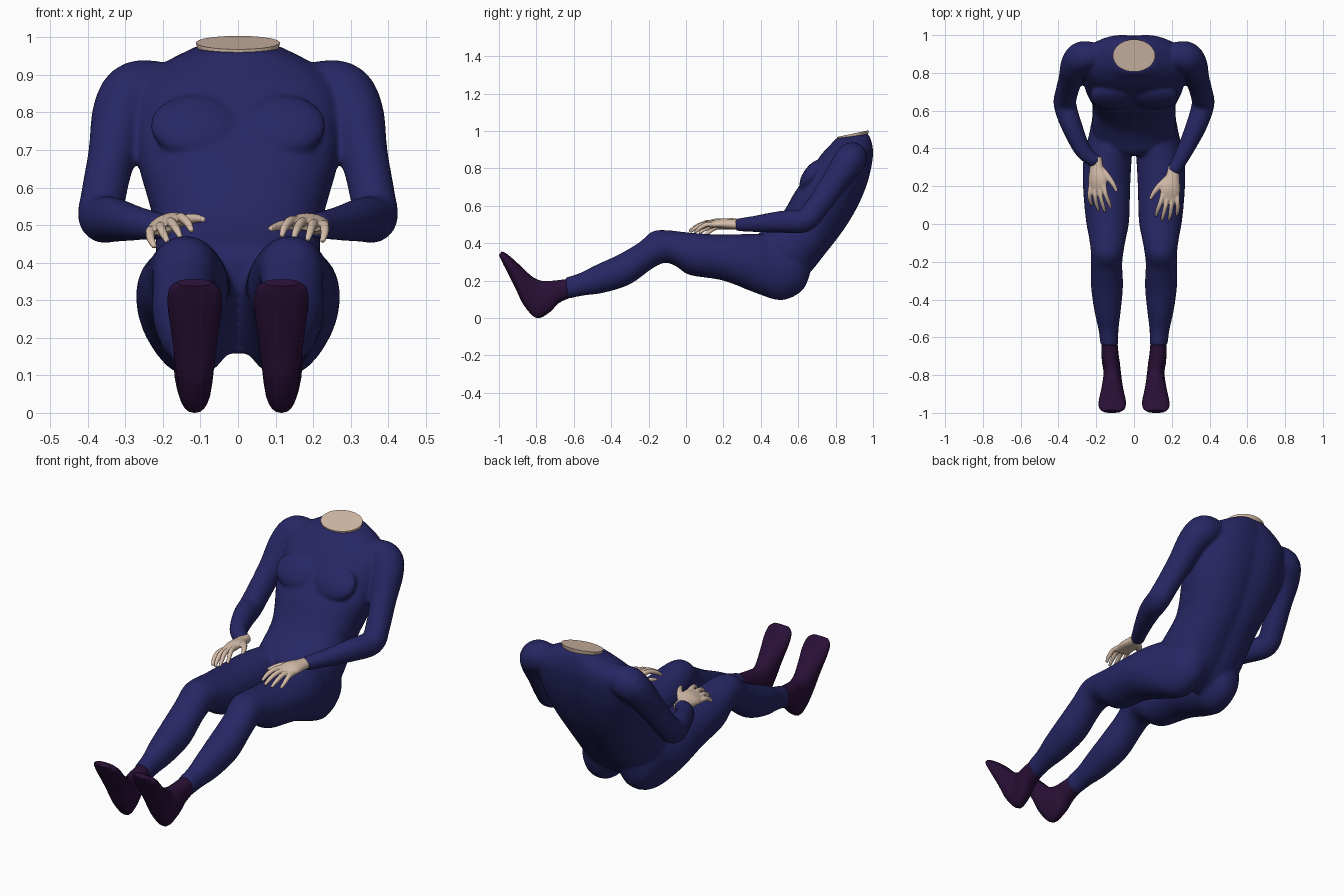
import bpy
import bmesh
import math
from mathutils import Vector, Matrix

if "Cube" in bpy.data.objects:
    bpy.data.objects.remove(bpy.data.objects["Cube"], do_unlink=True)


def material(name, rgb):
    mat = bpy.data.materials.new(name)
    mat.use_nodes = True
    mat.diffuse_color = (*rgb, 1)
    bsdf = mat.node_tree.nodes["Principled BSDF"]
    bsdf.inputs["Base Color"].default_value = (*rgb, 1)
    bsdf.inputs["Roughness"].default_value = 0.8
    return mat


NAVY = material("navy fabric", (0.02, 0.02, 0.13))
PLUM = material("dark plum shoe", (0.022, 0.005, 0.037))
SKIN = material("pale skin", (0.67, 0.51, 0.40))


def refine(rows, steps=4):
    """Spline interpolation between rows of numbers."""
    out = []
    for i in range(len(rows) - 1):
        a, b, c, d = (rows[min(max(i + k, 0), len(rows) - 1)] for k in (-1, 0, 1, 2))
        for s in range(steps):
            t = s / steps
            out.append([q + 0.5 * t * (r - p + t * (2 * p - 5 * q + 4 * r - w
                        + t * (3 * (q - r) + w - p))) for p, q, r, w in zip(a, b, c, d)])
    return out + [list(rows[-1])]


def loft(bm, rings, sides=24, power=2.0, groove=0.0):
    """Skin a closed tube through rings of (centre, half axis u, half axis v)."""
    loops = []
    for centre, u, v in rings:
        loop = []
        for k in range(sides):
            a = math.tau * k / sides
            c, s = math.cos(a), math.sin(a)
            x = math.copysign(abs(c) ** (2 / power), c)
            y = math.copysign(abs(s) ** (2 / power), s)
            if s < 0:
                y *= 1 - groove * math.exp(-(x / 0.22) ** 2)
            loop.append(bm.verts.new(centre + u * x + v * y))
        loops.append(loop)
    for low, high in zip(loops, loops[1:]):
        for k in range(sides):
            n = (k + 1) % sides
            bm.faces.new((low[k], low[n], high[n], high[k]))
    bm.faces.new(loops[0])
    bm.faces.new(loops[-1])


def profile(bm, rows, side=1, **options):
    """Loft from rows: front y, front z, back y, back z, centre x, half width."""
    rings = []
    for fy, fz, by, bz, cx, hw in refine(rows):
        front, back = Vector((side * cx, fy, fz)), Vector((side * cx, by, bz))
        rings.append(((front + back) / 2, Vector((hw, 0, 0)), (front - back) / 2))
    loft(bm, rings, **options)


def tube(bm, rows, up=Vector((0, 0, 1)), **options):
    """Loft along a path of rows: x, y, z, half width, half height."""
    rows = refine(rows)
    rings = []
    for i, row in enumerate(rows):
        along = Vector(rows[min(i + 1, len(rows) - 1)][:3]) - Vector(rows[max(i - 1, 0)][:3])
        across = along.cross(up).normalized()
        rings.append((Vector(row[:3]), across * row[3],
                      across.cross(along).normalized() * row[4]))
    loft(bm, rings, **options)


def finish(bm, name, mat, voxel=None, smoothing=4):
    bmesh.ops.recalc_face_normals(bm, faces=bm.faces)
    mesh = bpy.data.meshes.new(name)
    bm.to_mesh(mesh)
    bm.free()
    mesh.materials.append(mat)
    obj = bpy.data.objects.new(name, mesh)
    bpy.context.collection.objects.link(obj)
    if voxel:
        remesh = obj.modifiers.new("blend", "REMESH")
        remesh.mode = "VOXEL"
        remesh.voxel_size = voxel
        remesh.use_smooth_shade = True
        soften = obj.modifiers.new("soften", "SMOOTH")
        soften.factor = 0.5
        soften.iterations = smoothing
    bpy.ops.object.select_all(action="DESELECT")
    obj.select_set(True)
    bpy.context.view_layer.objects.active = obj
    bpy.ops.object.shade_smooth_by_angle(angle=math.radians(40))
    return obj


# Bodysuit: torso, legs, arms and chest muscles blended into one skin
TORSO = [
    (.80, .96, .98, .985, 0, .115), (.775, .93, 1.0, .93, 0, .20),
    (.72, .87, 1.005, .86, 0, .265), (.645, .76, .985, .75, 0, .275),
    (.58, .67, .95, .65, 0, .265), (.535, .59, .90, .55, 0, .24),
    (.49, .53, .835, .45, 0, .22), (.43, .48, .75, .34, 0, .22),
    (.385, .45, .67, .24, 0, .22), (.36, .41, .60, .18, 0, .19),
    (.37, .33, .50, .15, 0, .13)]
LEG = [
    (.60, .40, .67, .26, .10, .07), (.52, .43, .625, .15, .11, .105),
    (.42, .45, .51, .095, .12, .12), (.32, .45, .37, .135, .14, .128),
    (.18, .447, .20, .20, .145, .125), (.02, .457, .02, .23, .14, .115),
    (-.10, .47, -.05, .275, .14, .098), (-.18, .463, -.11, .295, .142, .087),
    (-.25, .405, -.18, .265, .145, .083), (-.36, .34, -.30, .18, .143, .085),
    (-.48, .285, -.44, .135, .14, .07), (-.57, .24, -.55, .12, .135, .053),
    (-.645, .217, -.635, .102, .13, .048)]
ARM = [
    (.17, .89, .87, .06, .06), (.265, .885, .855, .085, .085),
    (.308, .845, .80, .08, .08), (.335, .77, .69, .064, .068),
    (.358, .69, .58, .06, .063), (.365, .63, .52, .06, .063),
    (.33, .52, .515, .055, .06), (.27, .39, .505, .044, .046)]
WRIST = {1: Vector((.208, .275, .498)), -1: Vector((-.198, .325, .495))}

body = bmesh.new()
profile(body, TORSO, sides=40, power=2.3, groove=0.07)
for side in (1, -1):
    profile(body, LEG, side)
    path = [(side * x, y, z, w, h) for x, y, z, w, h in ARM]
    tube(body, path + [(*WRIST[side], .036, .034)], up=Vector((0, -.6, .8)))
    place = (Matrix.Translation((side * .115, .672, .765))
             @ Matrix.Rotation(math.radians(-35), 4, "X")
             @ Matrix.Diagonal((.12, .045, .095, 1)))
    bmesh.ops.create_uvsphere(body, u_segments=24, v_segments=12, radius=1, matrix=place)
finish(body, "bodysuit", NAVY, voxel=0.009, smoothing=6)

# Neck stump
neck = bmesh.new()
profile(neck, [(.84, .91, .95, .93, 0, .09), (.812, .95, .972, .98, 0, .107),
               (.806, .968, .977, 1.004, 0, .112)], sides=32)
finish(neck, "neck", SKIN)

# Shoes: ankle, heel, then the sole rising to the toe
SHOE = [
    (-.625, .21, -.615, .11, .13, .042), (-.69, .202, -.68, .08, .127, .045),
    (-.74, .198, -.73, .03, .122, .047), (-.775, .20, -.80, .0, .115, .046),
    (-.82, .22, -.868, .07, .115, .053), (-.87, .265, -.912, .16, .115, .062),
    (-.92, .312, -.958, .25, .115, .072), (-.962, .346, -.988, .31, .116, .068),
    (-.985, .356, -1.0, .338, .117, .045)]
for side, label in ((1, "left"), (-1, "right")):
    shoe = bmesh.new()
    profile(shoe, SHOE, side, power=2.3)
    finish(shoe, label + "_shoe", PLUM)

# Hands: palm, four arched fingers and a thumb, in a frame of forward, thumbward and up
FINGERS = ((.040, .055, .125), (.014, .020, .145), (-.012, -.016, .135), (-.036, -.052, .105))
for side, label, aim, roll in ((1, "left", -.14, 8), (-1, "right", .06, 24)):
    forward = Vector((aim, -1, -.04)).normalized()
    thumbward = Vector((-side, aim * -side, 0)).normalized()
    thumbward = (thumbward + Vector((0, 0, math.tan(math.radians(roll))))).normalized()
    up = forward.cross(thumbward).normalized()
    up *= math.copysign(1, up.z)

    def at(f, s, u, w, h):
        return (*(WRIST[side] + forward * f + thumbward * s + up * u), w, h)

    hand = bmesh.new()
    tube(hand, [at(-.03, 0, 0, .03, .026), at(.03, 0, .006, .038, .026),
                at(.09, .004, .012, .052, .024), at(.15, .002, .008, .05, .016)], up=up)
    for base, tip, length in FINGERS:
        mid = (base + tip) / 2
        tube(hand, [at(.12, base, .012, .013, .013), at(.12 + length * .4, mid, .014, .0125, .0125),
                    at(.12 + length * .75, tip, -.004, .011, .011),
                    at(.12 + length, tip, -.026, .007, .007)], up=up, sides=12)
    tube(hand, [at(.03, .02, 0, .018, .016), at(.08, .06, -.002, .017, .015),
                at(.12, .085, -.008, .013, .012), at(.16, .10, -.016, .008, .007)],
         up=up, sides=12)
    finish(hand, label + "_hand", SKIN, voxel=0.004, smoothing=2)
